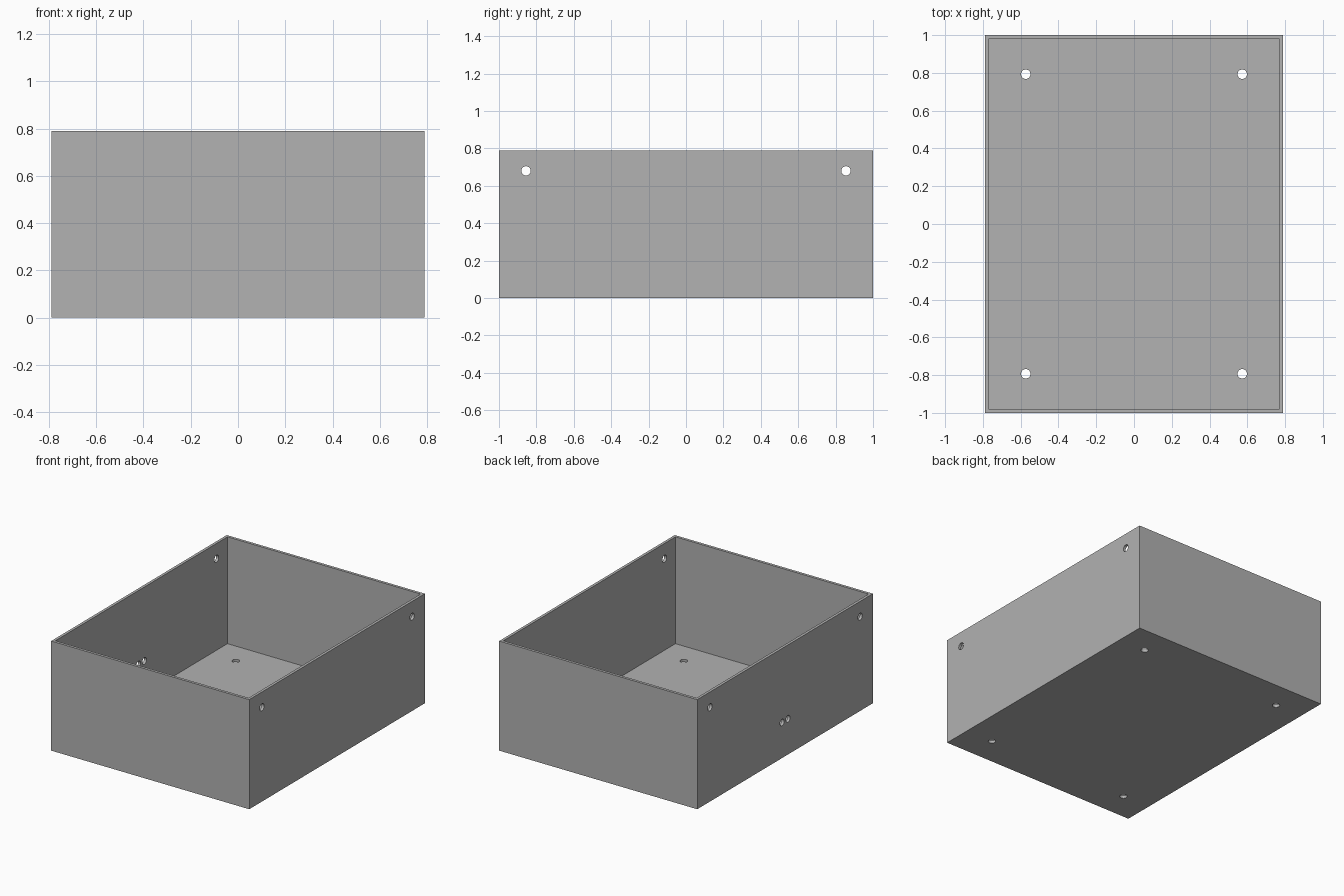
import bpy
import math

if "Cube" in bpy.data.objects:
    bpy.data.objects.remove(bpy.data.objects["Cube"])

W, D, H, T = 1.58, 2.0, 0.79, 0.02   # width, depth, height, sheet thickness

grey = bpy.data.materials.new("light_grey")
grey.diffuse_color = (0.445, 0.445, 0.445, 1)
grey.use_nodes = True
grey.node_tree.nodes["Principled BSDF"].inputs["Base Color"].default_value = grey.diffuse_color


def box(name, size, centre):
    bpy.ops.mesh.primitive_cube_add(size=1, location=centre)
    ob = bpy.context.object
    ob.name = name
    ob.scale = size
    bpy.ops.object.transform_apply(location=True, rotation=True, scale=True)
    return ob


def cut(target, cutter):
    bpy.context.view_layer.objects.active = target
    mod = target.modifiers.new("cut", 'BOOLEAN')
    mod.operation = 'DIFFERENCE'
    mod.solver = 'EXACT'
    mod.object = cutter
    bpy.ops.object.modifier_apply(modifier=mod.name)
    bpy.data.objects.remove(cutter)


def drill(target, centre, radius, along_x=False):
    bpy.ops.mesh.primitive_cylinder_add(
        vertices=32, radius=radius, depth=0.1, location=centre,
        rotation=(0, math.pi / 2 if along_x else 0, 0))
    cut(target, bpy.context.object)


# Open-topped tray
tray = box("open_tray", (W, D, H), (0, 0, H / 2))
cut(tray, box("cavity", (W - 2 * T, D - 2 * T, H), (0, 0, H / 2 + T)))

# Mounting holes in the floor and near the top corners of the side walls
for sx in (-1, 1):
    for sy in (-1, 1):
        drill(tray, (sx * 0.573, sy * 0.793, 0), 0.025)
        drill(tray, (sx * W / 2, sy * 0.855, 0.68), 0.025, True)

# Pair of cable holes in the left wall
for sy in (-1, 1):
    drill(tray, (-W / 2, sy * 0.034, 0.257), 0.024, True)

tray.data.materials.clear()
tray.data.materials.append(grey)
for face in tray.data.polygons:
    face.material_index = 0
bpy.ops.object.select_all(action='DESELECT')
tray.select_set(True)
bpy.context.view_layer.objects.active = tray
bpy.ops.object.shade_smooth_by_angle(angle=math.radians(30))
